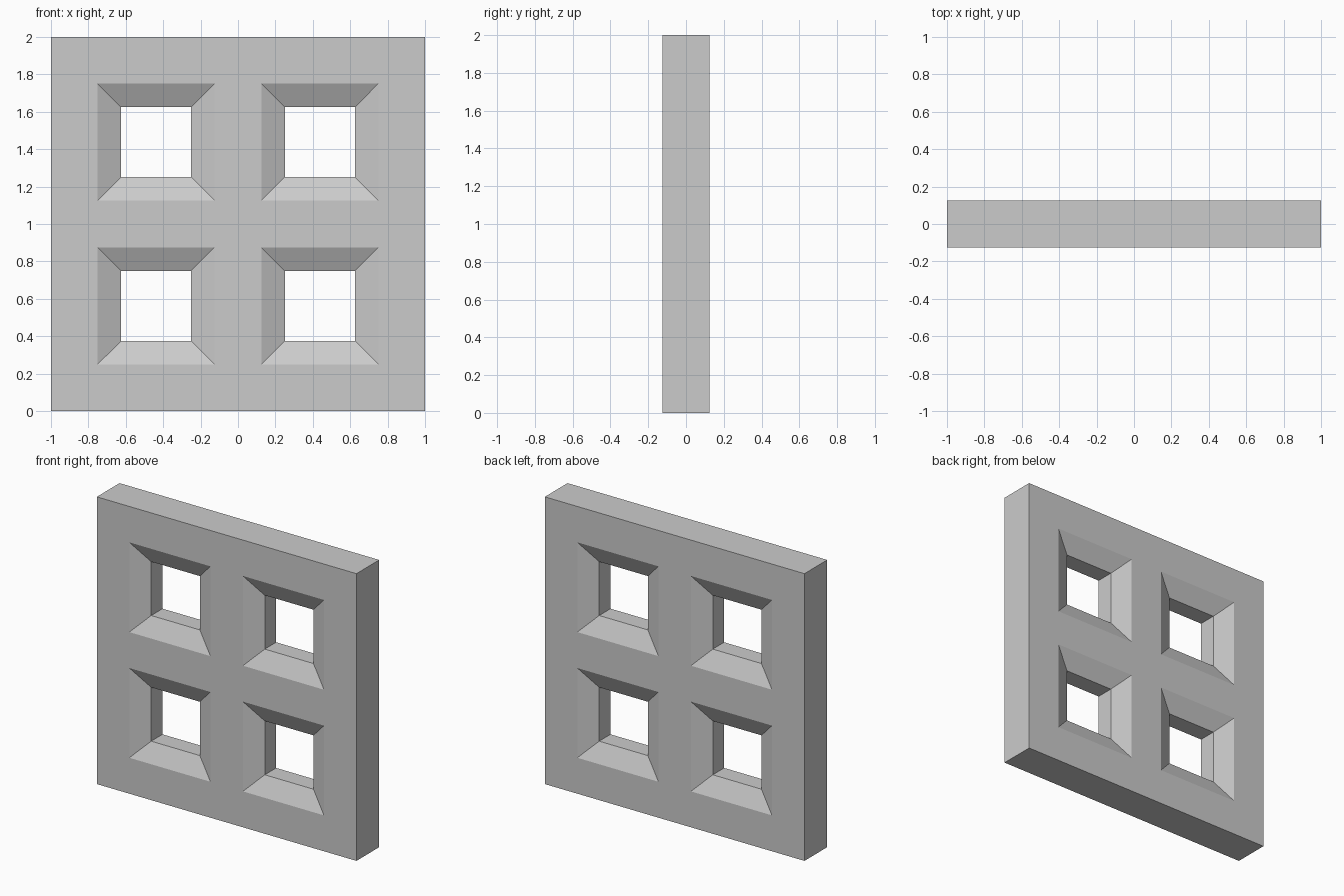
import bpy, bmesh

if "Cube" in bpy.data.objects:
    bpy.data.objects.remove(bpy.data.objects["Cube"])

HALF = 0.125                      # half thickness of the panel
THROAT = 0.0625                   # half depth of the straight part of each opening
INSET = 0.125                     # width of the sloped reveal
XS = [-1, -0.75, -0.125, 0.125, 0.75, 1]
ZS = [0, 0.25, 0.875, 1.125, 1.75, 2]

bm = bmesh.new()


def quad(*points):
    bm.faces.new([bm.verts.new(p) for p in points])


def rect(x0, x1, z0, z1, y, inset=0.0):
    x0, x1, z0, z1 = x0 + inset, x1 - inset, z0 + inset, z1 - inset
    return [(x0, y, z0), (x1, y, z0), (x1, y, z1), (x0, y, z1)]


def bridge(a, b):
    for i in range(4):
        j = (i + 1) % 4
        quad(a[i], a[j], b[j], b[i])


for i in range(5):
    for k in range(5):
        cell = (XS[i], XS[i + 1], ZS[k], ZS[k + 1])
        if i % 2 and k % 2:
            # window: sloped reveal, straight throat, sloped reveal
            rings = [rect(*cell, -HALF), rect(*cell, -THROAT, INSET),
                     rect(*cell, THROAT, INSET), rect(*cell, HALF)]
            for a, b in zip(rings, rings[1:]):
                bridge(a, b)
        else:
            # flat front and back faces
            for y in (-HALF, HALF):
                quad(*rect(*cell, y))

# outer rim
for i in range(5):
    for z in (ZS[0], ZS[-1]):
        quad((XS[i], -HALF, z), (XS[i + 1], -HALF, z), (XS[i + 1], HALF, z), (XS[i], HALF, z))
    for x in (XS[0], XS[-1]):
        quad((x, -HALF, ZS[i]), (x, -HALF, ZS[i + 1]), (x, HALF, ZS[i + 1]), (x, HALF, ZS[i]))

bmesh.ops.remove_doubles(bm, verts=bm.verts, dist=1e-4)
bmesh.ops.recalc_face_normals(bm, faces=bm.faces)

mesh = bpy.data.meshes.new("window_panel")
bm.to_mesh(mesh)
bm.free()
bpy.context.collection.objects.link(bpy.data.objects.new("window_panel", mesh))
